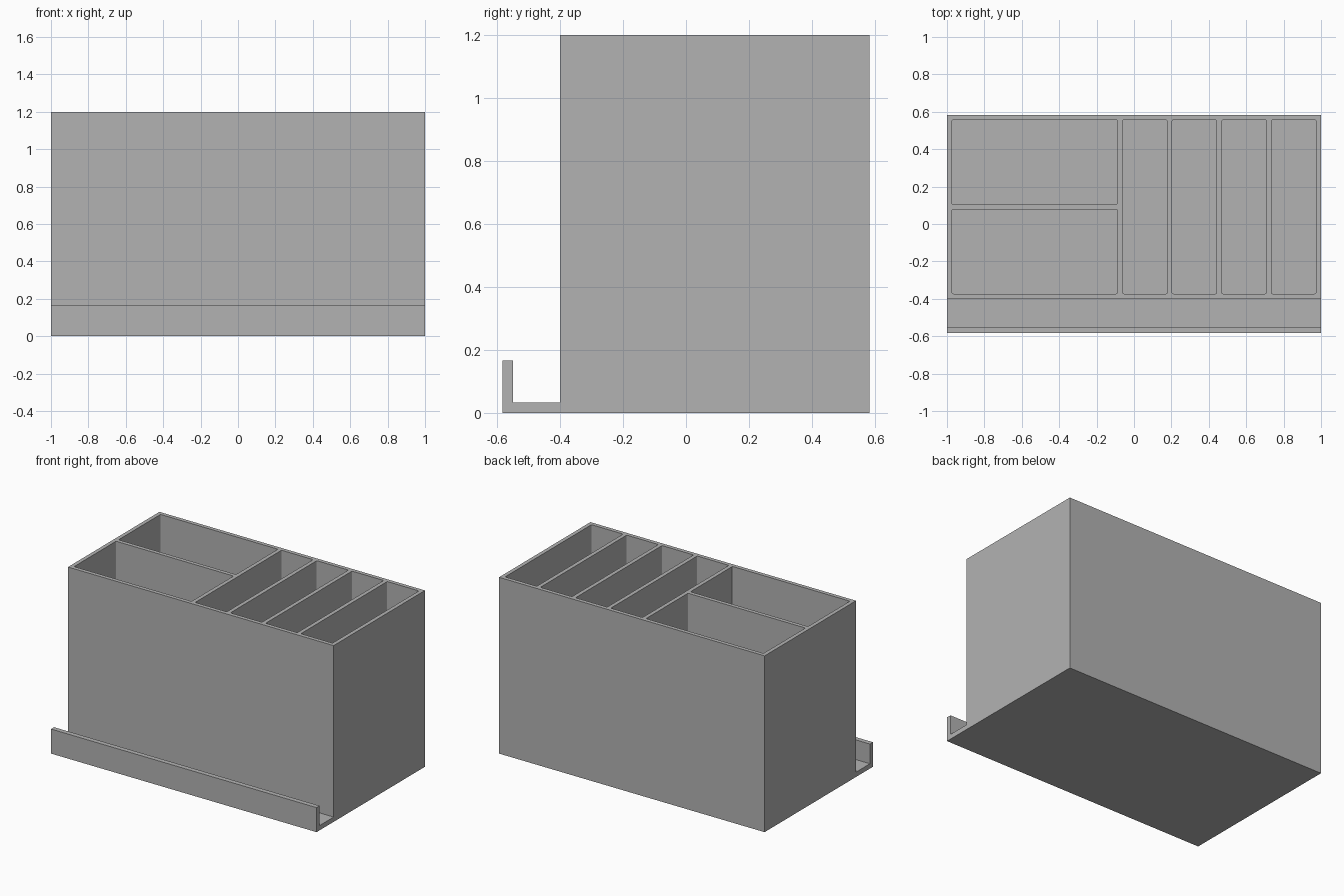
import bpy, bmesh

cube = bpy.data.objects.get("Cube")
if cube:
    bpy.data.objects.remove(cube, do_unlink=True)

# Main sizes
HALF_W, FRONT, BACK, HEIGHT = 1.0, -0.583, 0.583, 1.2
BODY_FRONT, LIP_BACK, LIP_TOP = -0.4, -0.55, 0.167
FLOOR, WALL, CORNER = 0.033, 0.027, 0.007

grey = bpy.data.materials.new("plain grey")
grey.use_nodes = True
colour = (0.45, 0.45, 0.45, 1)
grey.diffuse_color = colour
grey.node_tree.nodes["Principled BSDF"].inputs["Base Color"].default_value = colour


def make_object(name, bm):
    bmesh.ops.recalc_face_normals(bm, faces=bm.faces)
    mesh = bpy.data.meshes.new(name)
    bm.to_mesh(mesh)
    bm.free()
    mesh.materials.append(grey)
    obj = bpy.data.objects.new(name, mesh)
    bpy.context.collection.objects.link(obj)
    return obj


def add_pocket(bm, x0, x1, y0, y1):
    """Box-shaped pocket with softly rounded upright corners."""
    z0, z1 = FLOOR, HEIGHT + 0.1
    verts = bmesh.ops.create_cube(bm, size=1)["verts"]
    for v in verts:
        v.co = (x1 if v.co.x > 0 else x0,
                y1 if v.co.y > 0 else y0,
                z1 if v.co.z > 0 else z0)
    edges = {e for v in verts for e in v.link_edges
             if abs(e.verts[0].co.z - e.verts[1].co.z) > 0.5}
    bmesh.ops.bevel(bm, geom=list(edges), offset=CORNER, segments=3,
                    profile=0.5, affect='EDGES')


# Body and front channel from one side profile
profile = [(FRONT, 0), (BACK, 0), (BACK, HEIGHT), (BODY_FRONT, HEIGHT),
           (BODY_FRONT, FLOOR), (LIP_BACK, FLOOR), (LIP_BACK, LIP_TOP),
           (FRONT, LIP_TOP)]
bm = bmesh.new()
side = bm.faces.new([bm.verts.new((-HALF_W, y, z)) for y, z in profile])
extruded = bmesh.ops.extrude_face_region(bm, geom=[side])["geom"]
bmesh.ops.translate(bm, vec=(2 * HALF_W, 0, 0),
                    verts=[g for g in extruded if isinstance(g, bmesh.types.BMVert)])
# Extruding a lone face keeps the start cap in place
organizer = make_object("divided_organizer_body", bm)

# Pockets: two wide ones stacked on the right, four narrow ones on the left
inner = HALF_W - WALL
y_front, y_back = BODY_FRONT + WALL, BACK - WALL
y_mid = (y_front + y_back) / 2
split = -0.0885
cut = bmesh.new()
add_pocket(cut, -inner, split, y_front, y_mid - WALL / 2)
add_pocket(cut, -inner, split, y_mid + WALL / 2, y_back)
start = split + WALL
width = (inner - start - 3 * WALL) / 4
for i in range(4):
    x = start + i * (width + WALL)
    add_pocket(cut, x, x + width, y_front, y_back)
cutter = make_object("pocket_cutter", cut)
cutter.hide_render = True

# Cut the pockets, then drop the helper
mod = organizer.modifiers.new("pockets", 'BOOLEAN')
mod.operation = 'DIFFERENCE'
mod.solver = 'EXACT'
mod.object = cutter
bpy.context.view_layer.objects.active = organizer
organizer.select_set(True)
bpy.ops.object.modifier_apply(modifier=mod.name)
bpy.data.objects.remove(cutter, do_unlink=True)
